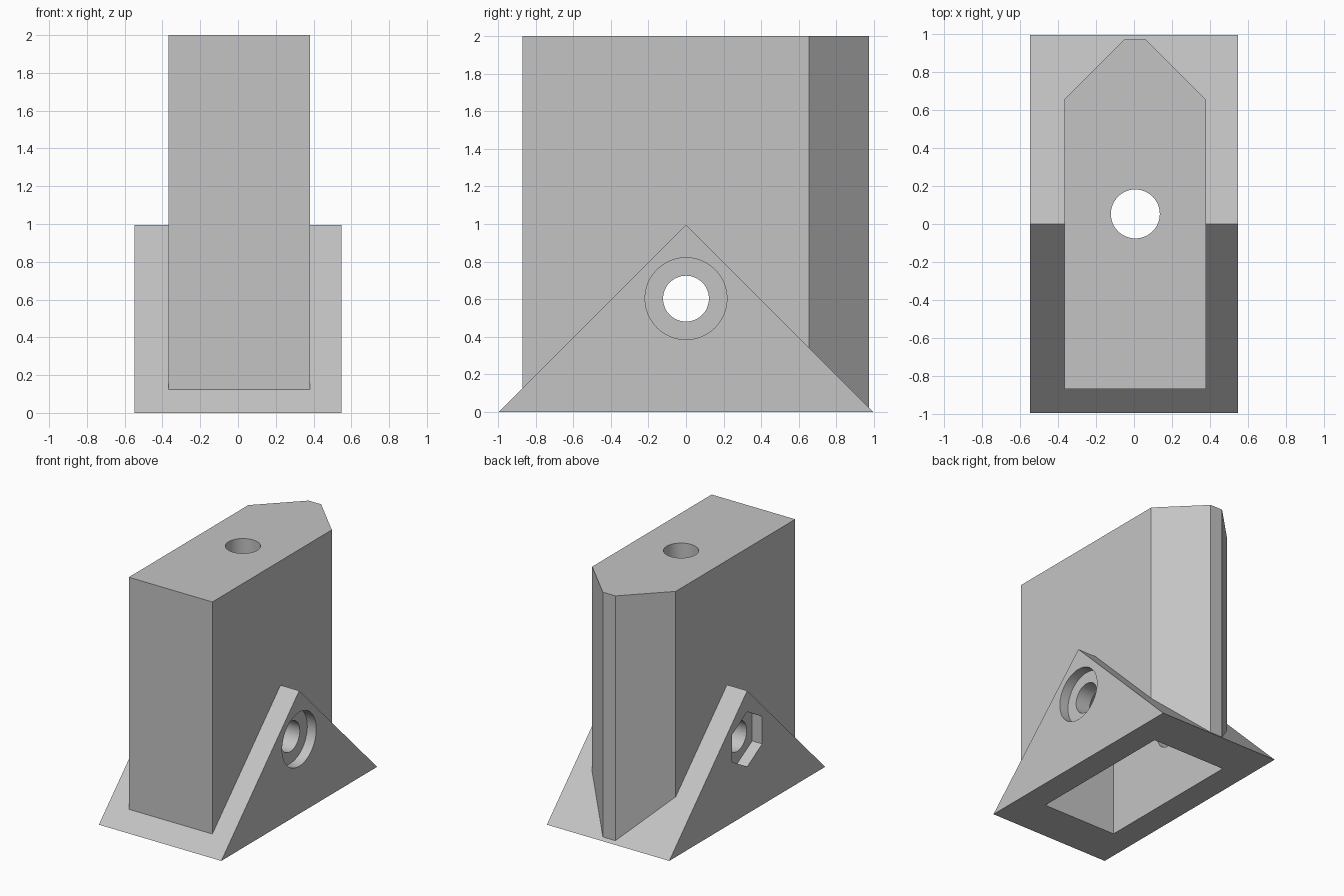
import bpy, bmesh, math
from mathutils import Matrix

cube = bpy.data.objects.get("Cube")
if cube:
    bpy.data.objects.remove(cube, do_unlink=True)

grey = bpy.data.materials.new("light_grey")
grey.use_nodes = True
colour = (0.55, 0.55, 0.55, 1)
grey.diffuse_color = colour
grey.node_tree.nodes["Principled BSDF"].inputs["Base Color"].default_value = colour


def add_object(name, bm):
    bmesh.ops.recalc_face_normals(bm, faces=bm.faces)
    mesh = bpy.data.meshes.new(name)
    bm.to_mesh(mesh)
    bm.free()
    mesh.materials.append(grey)
    obj = bpy.data.objects.new(name, mesh)
    bpy.context.collection.objects.link(obj)
    return obj


def extrude(name, points, offset):
    """Solid made by pushing a flat outline along an offset."""
    bm = bmesh.new()
    face = bm.faces.new([bm.verts.new(p) for p in points])
    result = bmesh.ops.extrude_face_region(bm, geom=[face], use_keep_orig=True)
    moved = [v for v in result["geom"] if isinstance(v, bmesh.types.BMVert)]
    bmesh.ops.translate(bm, verts=moved, vec=offset)
    return add_object(name, bm)


def ring(radius, sides, y, z, x):
    """Outline of a regular polygon facing along x, with a vertex at the top."""
    steps = [2 * math.pi * i / sides for i in range(sides)]
    return [(x, y + radius * math.sin(a), z + radius * math.cos(a)) for a in steps]


def combine(target, other, operation):
    mod = target.modifiers.new(operation.title(), 'BOOLEAN')
    mod.operation = operation
    mod.solver = 'EXACT'
    mod.object = other
    bpy.ops.object.select_all(action='DESELECT')
    bpy.context.view_layer.objects.active = target
    target.select_set(True)
    bpy.ops.object.modifier_apply(modifier=mod.name)
    bpy.data.objects.remove(other, do_unlink=True)


# Triangular foot
half_w, half_l = 0.547, 0.995
body = extrude("clamp_body",
               [(-half_w, -half_l, 0), (-half_w, half_l, 0), (-half_w, 0, half_l)],
               (2 * half_w, 0, 0))

# Upright block with a tapered back
outline = [(-0.367, -0.87), (0.38, -0.87), (0.38, 0.655),
           (0.062, 0.973), (-0.05, 0.973), (-0.367, 0.655)]
block = extrude("block", [(x, y, 0.01) for x, y in outline], (0, 0, 1.99))
combine(body, block, 'UNION')

# Rectangular socket in the underside
socket = [(-0.335, -0.64, -0.1), (0.335, -0.64, -0.1),
          (0.335, 0.64, -0.1), (-0.335, 0.64, -0.1)]
combine(body, extrude("socket", socket, (0, 0, 1.1)), 'DIFFERENCE')

# Vertical hole through the top
bm = bmesh.new()
bmesh.ops.create_cone(bm, cap_ends=True, segments=48, radius1=0.129, radius2=0.129,
                      depth=1.4, matrix=Matrix.Translation((0.007, 0.053, 1.5)))
combine(body, add_object("top_hole", bm), 'DIFFERENCE')

# Cross bolt hole, round head recess on the left, hexagonal nut recess on the right
bolt_z = 0.603
for name, radius, sides, start, length in (
        ("bolt_hole", 0.122, 48, -0.7, 1.4),
        ("head_recess", 0.218, 48, half_w - 0.08, 0.2),
        ("nut_recess", 0.222, 6, -half_w + 0.09, -0.2)):
    cutter = extrude(name, ring(radius, sides, 0, bolt_z, start), (length, 0, 0))
    combine(body, cutter, 'DIFFERENCE')

# Smooth round holes with crisp edges
bpy.ops.object.select_all(action='DESELECT')
body.select_set(True)
bpy.context.view_layer.objects.active = body
bpy.ops.object.shade_smooth_by_angle(angle=math.radians(20))
